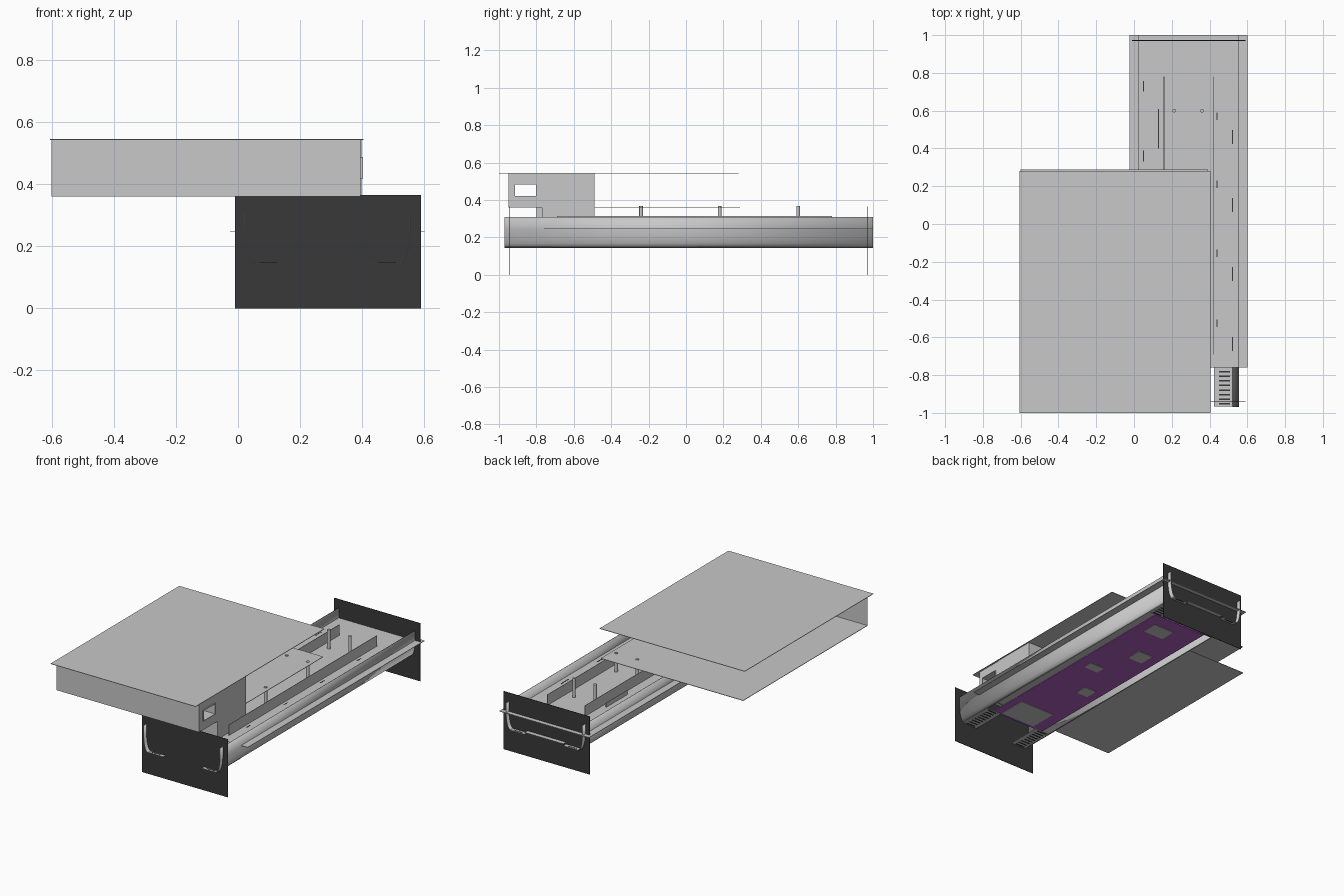
import bpy
import bmesh

cube = bpy.data.objects.get("Cube")
if cube:
    bpy.data.objects.remove(cube, do_unlink=True)


def material(name, rgb):
    m = bpy.data.materials.new(name)
    m.use_nodes = True
    m.diffuse_color = (*rgb, 1)
    m.node_tree.nodes["Principled BSDF"].inputs["Base Color"].default_value = (*rgb, 1)
    return m


METAL = material("light grey metal", (0.58, 0.58, 0.58))
DARK = material("dark grey panel", (0.04, 0.04, 0.04))
PURPLE = material("purple circuit board", (0.42, 0.12, 0.52))

T = 0.003       # sheet thickness
MID = 0.289     # centre line of the chassis
DECK = 0.248    # height of the deck


def finish(name, bm, mat):
    bmesh.ops.recalc_face_normals(bm, faces=bm.faces)
    mesh = bpy.data.meshes.new(name)
    bm.to_mesh(mesh)
    bm.free()
    mesh.materials.append(mat)
    ob = bpy.data.objects.new(name, mesh)
    bpy.context.collection.objects.link(ob)
    return ob


def box(name, x, y, z, mat=METAL):
    """Box from (low, high) ranges on each axis."""
    bm = bmesh.new()
    bmesh.ops.create_cube(bm, size=1)
    for v in bm.verts:
        v.co = [r[0] if c < 0 else r[1] for c, r in zip(v.co, (x, y, z))]
    return finish(name, bm, mat)


def post(name, x, y, z0, z1, radius):
    bm = bmesh.new()
    bmesh.ops.create_cone(bm, cap_ends=True, segments=16, radius1=radius,
                          radius2=radius, depth=z1 - z0)
    bmesh.ops.translate(bm, verts=bm.verts, vec=(x, y, (z0 + z1) / 2))
    ob = finish(name, bm, METAL)
    for p in ob.data.polygons:
        p.use_smooth = len(p.vertices) == 4


def channel_wall(name, side):
    """Rolled side wall, swept along y, with a smooth curl at the bottom."""
    profile = [(0.266, 0.31), (0.266, 0.24), (0.262, 0.2), (0.254, 0.168),
               (0.245, 0.153), (0.235, 0.147)]
    bm = bmesh.new()
    rows = [[bm.verts.new((MID + side * px, y, pz)) for px, pz in profile]
            for y in (-0.97, 1)]
    for i in range(len(profile) - 1):
        bm.faces.new((rows[0][i], rows[0][i + 1], rows[1][i + 1], rows[1][i]))
    ob = finish(name, bm, METAL)
    for p in ob.data.polygons:
        p.use_smooth = True
    mod = ob.modifiers.new("thickness", "SOLIDIFY")
    mod.thickness = T


# End panels
box("front_panel", (-0.01, 0.59), (-0.943, -0.94), (0, 0.365), DARK)
box("back_panel", (-0.01, 0.59), (0.97, 0.973), (0, 0.365), DARK)

# Deck and lower channel
box("deck", (-0.025, 0.6), (-0.76, 1), (DECK - T, DECK))
box("channel_floor", (0.155, 0.423), (-0.72, 1), (0.157, 0.16))
box("circuit_board", (0.1, 0.47), (-0.73, 0.76), (0.15, 0.157), PURPLE)
for side, label in ((-1, "left"), (1, "right")):
    channel_wall(label + "_channel_wall", side)
    # Slotted feet at both ends
    for end, y0, y1 in (("front", -0.965, -0.72), ("back", 0.77, 1)):
        xs = sorted((MID + side * 0.134, MID + side * 0.237))
        foot = label + "_" + end + "_foot"
        box(foot, xs, (y0, y1), (0.145, 0.148))
        for k in range(10):
            y = y0 + (k + 0.5) * (y1 - y0) / 10
            cx = MID + side * 0.19
            box(foot + "_slot", (cx - 0.03, cx + 0.03), (y - 0.004, y + 0.004),
                (0.1435, 0.1485), DARK)
    # Upright rails on the deck
    rail = MID + side * 0.13
    box(label + "_rail", (rail - T / 2, rail + T / 2), (-0.69, 0.78), (DECK, 0.315))

# Components below the board
for x, y, w, d in ((0.3, -0.62, 0.12, 0.09), (0.2, -0.2, 0.04, 0.04),
                   (0.35, 0.05, 0.05, 0.03), (0.22, 0.32, 0.05, 0.05),
                   (0.33, 0.62, 0.07, 0.05)):
    box("board_component", (x - w, x + w), (y - d, y + d), (0.147, 0.151))

# Posts carrying the case
for y in (-0.24, 0.18, 0.6):
    for x in (0.213, 0.36):
        post("support_post", x, y, DECK, 0.367, 0.01)

# Slots and a short divider in the deck
box("deck_divider", (0.128, 0.132), (0.4, 0.61), (DECK, 0.275))
for x, ys, half in ((0.05, (0.36, 0.73), 0.028),
                    (0.44, (-0.525, -0.155, 0.21, 0.57), 0.02),
                    (0.522, (-0.635, -0.265, 0.1, 0.46), 0.037)):
    for y in ys:
        box("deck_slot", (x - 0.003, x + 0.003), (y - half, y + half),
            (DECK - T, DECK + 0.001), DARK)

# Upper case: lid, base and front wall, open at the other sides
box("case_lid", (-0.605, 0.405), (-1, 0.28), (0.542, 0.545))
box("case_base", (-0.6, 0.392), (-0.95, 0.288), (0.36, 0.363))
box("case_front", (-0.6, 0.395), (-0.95, -0.947), (0.36, 0.545))

# Case side with a socket opening
side_x = (0.392, 0.395)
for name, y, z in (("bottom", (-0.947, -0.77), (0.36, 0.42)),
                   ("top", (-0.947, -0.77), (0.485, 0.542)),
                   ("front", (-0.947, -0.915), (0.42, 0.485)),
                   ("back", (-0.8, -0.77), (0.42, 0.485))):
    box("case_side_" + name, side_x, y, z)

# Socket shell around the opening
shell_x = (0.3, 0.402)
for name, y, z in (("bottom", (-0.915, -0.8), (0.418, 0.421)),
                   ("top", (-0.915, -0.8), (0.484, 0.487)),
                   ("front", (-0.917, -0.914), (0.418, 0.487)),
                   ("back", (-0.801, -0.798), (0.418, 0.487))):
    box("socket_" + name, shell_x, y, z)

# Power supply housing, standing on the deck
box("supply_outer_wall", (0.395, 0.398), (-0.77, -0.49), (DECK, 0.542))
box("supply_inner_wall", (0.215, 0.218), (-0.8, -0.49), (DECK, 0.542))
box("supply_back_wall", (0.215, 0.398), (-0.493, -0.49), (DECK, 0.542))
box("supply_front_wall", (0.215, 0.398), (-0.77, -0.767), (DECK, 0.363))
